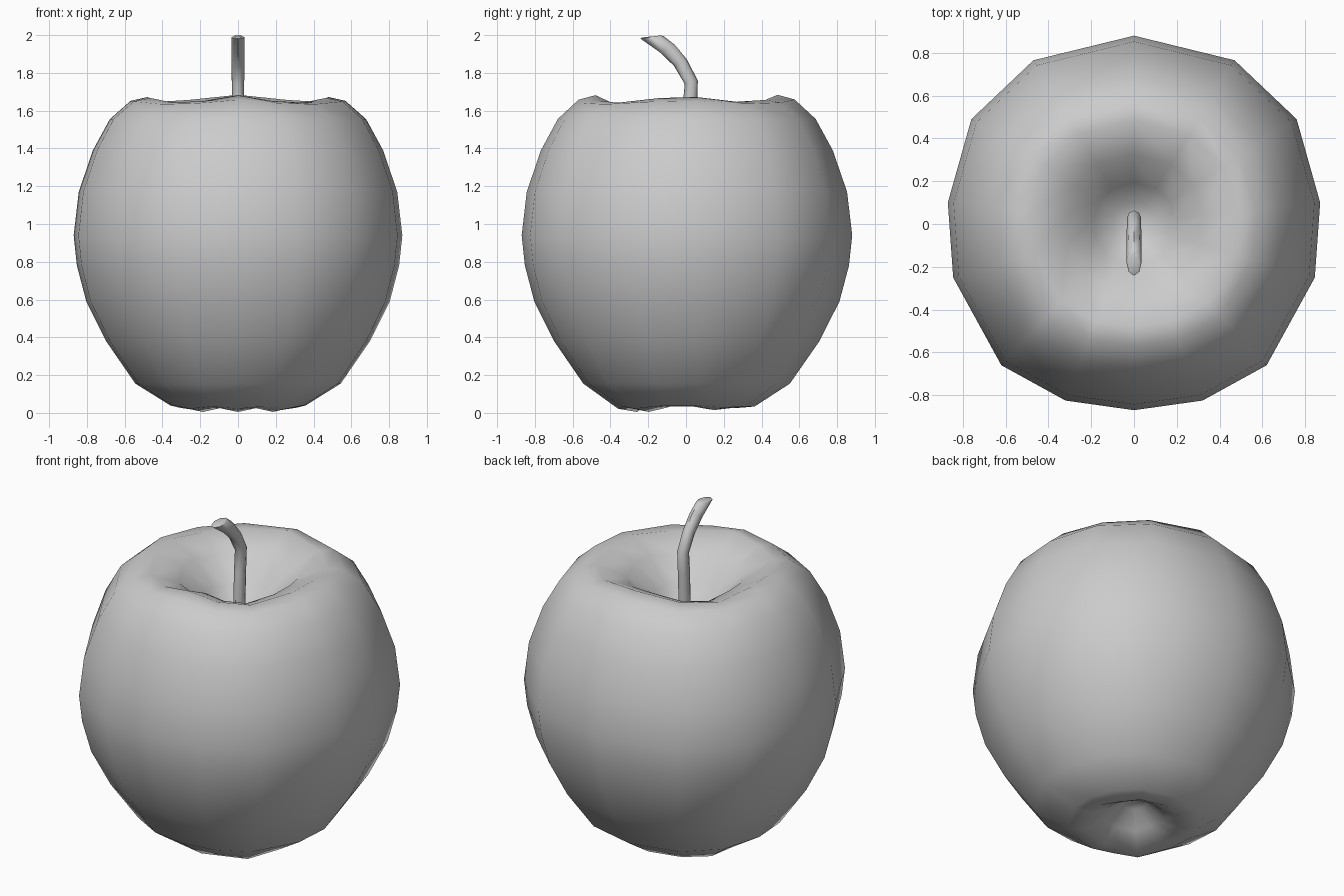
import bpy, bmesh
from math import sin, cos, radians, pi
from mathutils import Vector

if "Cube" in bpy.data.objects:
    bpy.data.objects.remove(bpy.data.objects["Cube"])


def make_object(name, bm):
    bmesh.ops.recalc_face_normals(bm, faces=bm.faces)
    mesh = bpy.data.meshes.new(name)
    bm.to_mesh(mesh)
    bm.free()
    obj = bpy.data.objects.new(name, mesh)
    bpy.context.collection.objects.link(obj)
    return obj


def skin(bm, rings, start, end):
    """Bridge successive rings and close both ends with a fan to a point."""
    loops = [[bm.verts.new(p) for p in ring] for ring in rings]
    n = len(loops[0])
    for a, b in zip(loops, loops[1:]):
        for i in range(n):
            j = (i + 1) % n
            bm.faces.new((a[i], a[j], b[j], b[i])).smooth = True
    for loop, tip in ((loops[0], start), (loops[-1], end)):
        v = bm.verts.new(tip)
        for i in range(n):
            bm.faces.new((loop[i], loop[(i + 1) % n], v)).smooth = True


# Apple outline seen from above, right half from back to front:
# x, y, top rim height offset, bottom rim height offset
half = [(0, .88, .012, .02), (.47, .765, -.015, .02), (.76, .49, -.025, .01),
        (.87, .10, 0, .03), (.845, -.25, -.005, .03), (.62, -.66, -.03, 0),
        (.32, -.825, -.02, .02), (0, -.87, .01, .0)]
outline = half + [(-x, y, t, b) for x, y, t, b in half[-2:0:-1]]

# Apple profile from bottom basin to top basin:
# radius, height, top offset weight, bottom offset weight
profile = [(.07, .16, 0, 0), (.16, .07, 0, .5), (.26, .005, 0, 1), (.36, .022, 0, .6),
           (.545, .155, 0, 0), (.70, .38, 0, 0), (.805, .59, 0, 0), (.855, .78, 0, 0),
           (.872, .94, 0, 0), (.845, 1.17, 0, 0), (.77, 1.39, 0, 0),
           (.68, 1.555, .1, 0), (.57, 1.652, .6, 0), (.48, 1.672, 1, 0),
           (.32, 1.60, .8, 0), (.19, 1.46, .3, 0), (.10, 1.37, 0, 0)]
rings = [[(x * r / .872, y * r / .872, z + t * tw + b * bw) for x, y, t, b in outline]
         for r, z, tw, bw in profile]
bm = bmesh.new()
skin(bm, rings, (0, 0, .17), (0, 0, 1.35))
make_object("apple_body", bm)

# Curved stem: y, z, half width in x, half width along the bend, tilt of the section
path = [(.01, 1.33, .032, .036, 0), (.02, 1.62, .032, .038, 0),
        (.028, 1.75, .033, .036, 15), (-.03, 1.855, .034, .038, 28),
        (-.10, 1.93, .035, .045, 25), (-.18, 1.988, .035, .062, 6),
        (-.182, 1.993, .026, .05, 6)]
rings = []
for y, z, rx, ry, tilt in path:
    a = radians(tilt)
    rings.append([(rx * cos(k * pi / 4), y + ry * sin(k * pi / 4) * cos(a),
                   z + ry * sin(k * pi / 4) * sin(a)) for k in range(8)])
bm = bmesh.new()
skin(bm, rings, (0, .01, 1.33), (0, -.182, 1.993))
stem = make_object("stem", bm)
bpy.context.view_layer.objects.active = stem
stem.select_set(True)
bpy.ops.object.shade_smooth_by_angle(angle=radians(50))
